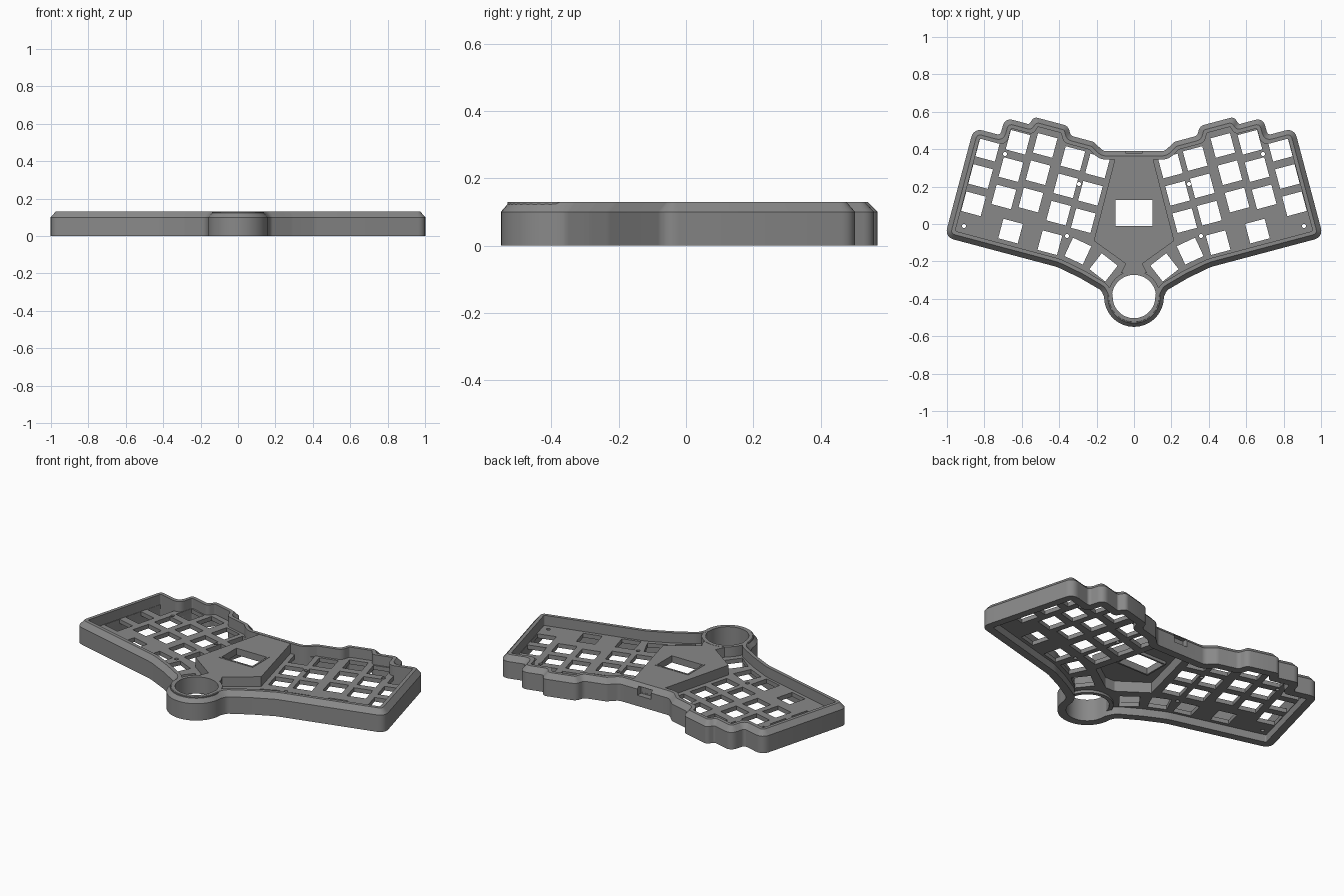
import bpy, bmesh, math
from mathutils import Vector

if "Cube" in bpy.data.objects:
    bpy.data.objects.remove(bpy.data.objects["Cube"])

TILT = math.radians(15)
RING = Vector((0, -0.39))

grey = bpy.data.materials.new("mid_grey")
grey.diffuse_color = (0.25, 0.25, 0.25, 1)
grey.use_nodes = True
grey.node_tree.nodes["Principled BSDF"].inputs["Base Color"].default_value = grey.diffuse_color


def finish(name, mesh):
    ob = bpy.data.objects.new(name, mesh)
    bpy.context.collection.objects.link(ob)
    mesh.materials.clear()
    mesh.materials.append(grey)
    bpy.ops.object.select_all(action='DESELECT')
    ob.select_set(True)
    bpy.context.view_layer.objects.active = ob
    bpy.ops.object.shade_smooth_by_angle(angle=math.radians(25))
    return ob


def slab(name, loops, z0, z1):
    """Flat plate from an outline followed by hole loops."""
    cu = bpy.data.curves.new(name, 'CURVE')
    cu.dimensions, cu.fill_mode, cu.extrude = '2D', 'BOTH', (z1 - z0) / 2
    for loop in loops:
        sp = cu.splines.new('POLY')
        sp.points.add(len(loop) - 1)
        for p, v in zip(sp.points, loop):
            p.co = (v[0], v[1], 0, 1)
        sp.use_cyclic_u = True
    tmp = bpy.data.objects.new(name + "_curve", cu)
    bpy.context.collection.objects.link(tmp)
    dg = bpy.context.evaluated_depsgraph_get()
    me = bpy.data.meshes.new_from_object(tmp.evaluated_get(dg))
    bpy.data.objects.remove(tmp)
    for v in me.vertices:
        v.co.z += (z0 + z1) / 2
    bm = bmesh.new()
    bm.from_mesh(me)
    bmesh.ops.remove_doubles(bm, verts=bm.verts, dist=1e-5)
    bmesh.ops.recalc_face_normals(bm, faces=bm.faces)
    bm.to_mesh(me)
    bm.free()
    return finish(name, me)


def mirror(pts):
    """Right-half chain to closed loop."""
    return pts + [(-x, y) for x, y in reversed(pts) if abs(x) > 1e-6]


def circle(c, r, n):
    return [(c[0] + r * math.cos(2 * math.pi * i / n),
             c[1] + r * math.sin(2 * math.pi * i / n)) for i in range(n)]


def square(c, s, a):
    return [(c[0] + s * .7071 * math.cos(a + math.pi * (k / 2 + .25)),
             c[1] + s * .7071 * math.sin(a + math.pi * (k / 2 + .25))) for k in range(4)]


# Case outline, right half, front to back: (x, y, corner radius)
arc = [(0.16 * math.cos(math.radians(a)), RING.y + 0.16 * math.sin(math.radians(a)), 0)
       for a in range(-90, 1, 10)]
half = arc + [(0.175, -0.355, .04), (0.29, -0.288, .15), (0.41, -0.23, .2),
              (1.012, -0.07, .05), (0.857, 0.513, .05), (0.715, 0.475, .02),
              (0.69, 0.568, .05), (0.56, 0.533, .015), (0.535, 0.573, .05),
              (0.352, 0.524, .04), (0.338, 0.472, .03), (0.215, 0.439, .04),
              (0.165, 0.39, .04)]
sharp = half + [(-x, y, r) for x, y, r in reversed(half) if abs(x) > 1e-6]


def outline(d, n=6):
    """Case outline moved inward by d, corners rounded with n steps."""
    P = [Vector(p[:2]) for p in sharp]
    N, Q = len(P), []
    for i in range(N):
        a, b = (P[i] - P[i - 1]).normalized(), (P[(i + 1) % N] - P[i]).normalized()
        na, nb = Vector((-a.y, a.x)), Vector((-b.y, b.x))
        Q.append(P[i] + (na + nb) * d / (1 + na.dot(nb)))
    out = []
    for i in range(N):
        r = sharp[i][2]
        if r == 0:
            out.append(tuple(Q[i]))
            continue
        u, v = Q[i - 1] - Q[i], Q[(i + 1) % N] - Q[i]
        lu, lv = u.length, v.length
        u.normalize()
        v.normalize()
        r = max(r - d, .008) if u.cross(v) < 0 else r + d
        t = min(r / math.tan(u.angle(v) / 2), .45 * lu, .45 * lv)
        A, B = Q[i] + u * t, Q[i] + v * t
        for k in range(n + 1):
            s = k / n
            w = 2 * (1 - s) * s * .85      # close to a circular fillet
            out.append(tuple((A * (1 - s) ** 2 + B * s ** 2 + Q[i] * w) / ((1 - s) ** 2 + s ** 2 + w)))
    return out


# Outer wall with chamfered top edge, a closed loop of offset outlines
WALL = 0.046
rings = [(0, 0), (0, .10), (.026, .13), (WALL, .13), (WALL, 0)]
bm = bmesh.new()
vs = [[bm.verts.new((x, y, z)) for x, y in outline(d)] for d, z in rings]
for a, b in zip(vs, vs[1:] + vs[:1]):
    for i in range(len(a)):
        j = (i + 1) % len(a)
        bm.faces.new((a[i], a[j], b[j], b[i]))
bmesh.ops.recalc_face_normals(bm, faces=bm.faces)
me = bpy.data.meshes.new("outer_wall")
bm.to_mesh(me)
bm.free()
wall = finish("outer_wall", me)

# Cable opening in the back wall
bpy.ops.mesh.primitive_cube_add(size=1, location=(0, .38, .088))
cutter = bpy.context.object
cutter.name = "cable_cutter"
cutter.scale = (.09, .12, .05)
cutter.hide_render = True
cutter.display_type = 'WIRE'
mod = wall.modifiers.new("cable_opening", 'BOOLEAN')
mod.operation, mod.object, mod.solver = 'DIFFERENCE', cutter, 'EXACT'
bpy.context.view_layer.objects.active = wall
bpy.ops.object.modifier_apply(modifier=mod.name)
bpy.data.objects.remove(cutter)

# Key openings: five columns of three, then four thumb keys
keys = []
for x, y in [(.195, .31), (.327, .35), (.475, .42), (.62, .437), (.782, .40)]:
    keys += [((x + .038 * k, y - .146 * k), TILT) for k in range(3)]
keys += [((.66, -.038), TILT), ((.45, -.10), TILT),
         ((.30, -.145), math.radians(25)), ((.163, -.232), math.radians(38))]
screws = [(.69, .374), (.294, .214), (.358, -.064), (.909, -.011)]
holes = []
for c, a in keys:
    h = square(c, .108, a)
    holes += [h, [(-x, y) for x, y in h]]
for x, y in screws:
    holes += [circle((x, y), .011, 12), circle((-x, y), .011, 12)]

# Key plate
hub_hole = mirror([(.03, -.2), (.195, -.085), (.09, .325)])
slab("key_plate", [outline(WALL - .012), circle(RING, .12, 48), hub_hole] + holes, .045, .07)

# Ball socket ring
slab("ball_ring", [circle(RING, .14, 64), circle(RING, .118, 64)], .03, .129)

# Raised centre hub: side walls, roof with a screen window
hub = mirror([(.07, -.262), (.045, -.212), (.215, -.09), (.10, .355)])
slab("hub_sides", [hub, hub_hole], .045, .11)
window = [(-.10, -.01), (.10, -.01), (.10, .127), (-.10, .127)]
slab("hub_roof", [hub, window], .108, .128)
frame = [(-.11, -.02), (.11, -.02), (.11, .137), (-.11, .137)]
slab("screen_frame", [frame, window], .09, .13)
